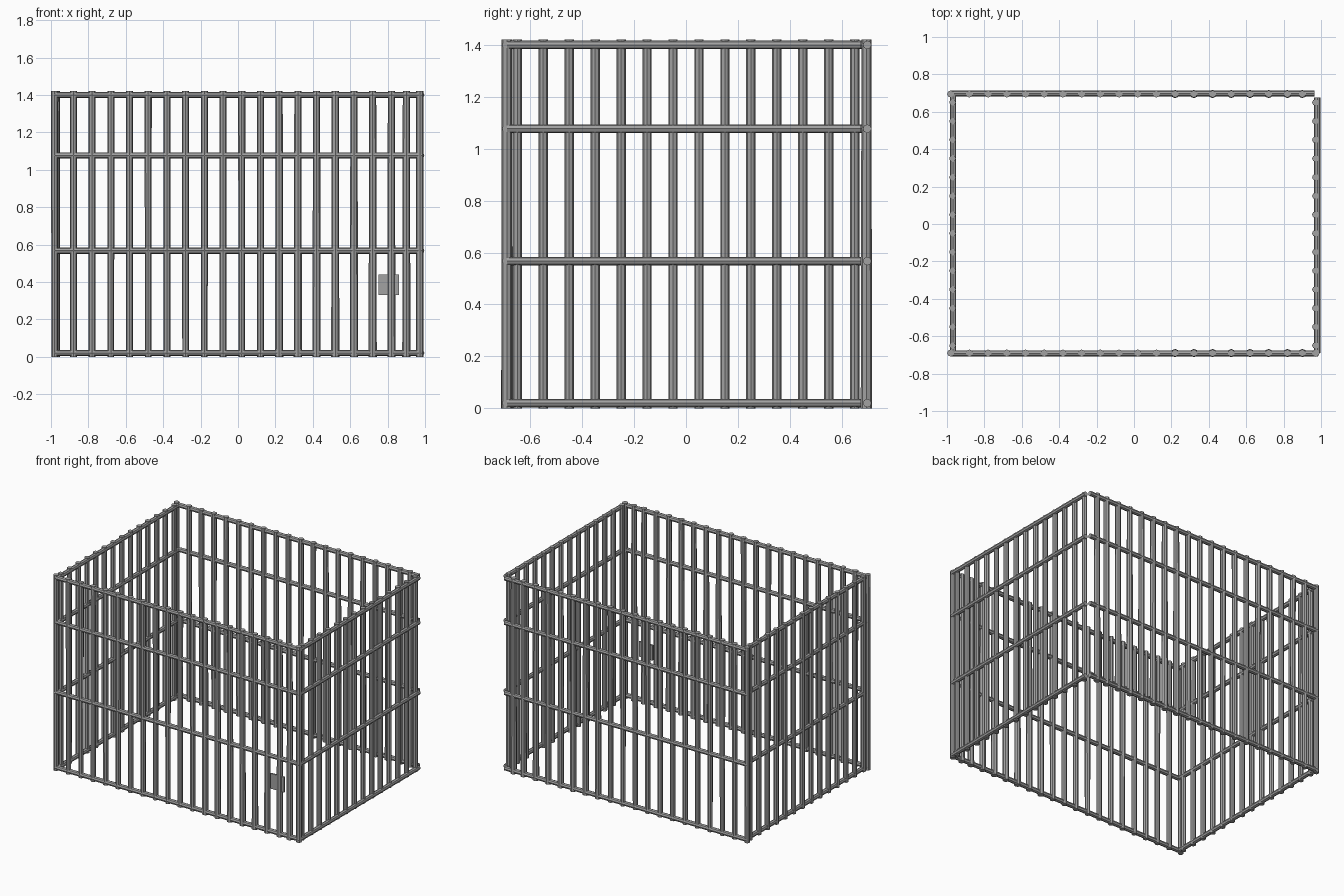
import bpy
from mathutils import Vector

if "Cube" in bpy.data.objects:
    bpy.data.objects.remove(bpy.data.objects["Cube"])

steel = bpy.data.materials.new("grey steel")
steel.diffuse_color = (0.36, 0.36, 0.36, 1)
steel.use_nodes = True
steel.node_tree.nodes["Principled BSDF"].inputs["Base Color"].default_value = steel.diffuse_color

H = 1.42
R = 0.018


def rod(name, a, b, r1=R, r2=R):
    """Eight-sided rod from a to b."""
    a, b = Vector(a), Vector(b)
    d = b - a
    bpy.ops.mesh.primitive_cone_add(vertices=8, radius1=r1, radius2=r2,
                                    depth=d.length, location=(a + b) / 2)
    ob = bpy.context.object
    ob.rotation_euler = d.to_track_quat('Z', 'Y').to_euler()
    ob.name = name
    ob.data.materials.append(steel)
    return ob


# upright bars of the front and back walls; the right ones flare at the foot
xs = [-0.98 + 0.1 * i for i in range(19)] + [0.90]
for wall, y in (("front", -0.69), ("back", 0.695)):
    for x in xs:
        foot = 0.022 if x > 0.2 else R
        rod(wall + "_bar", (x, y, 0), (x, y, H), foot, 0.019)

# front right corner post
rod("corner_post", (0.972, -0.69, 0), (0.972, -0.69, H), 0.02, 0.02)

# upright bars of the side walls
for wall, x in (("left", -0.97), ("right", 0.97)):
    for i in range(14):
        y = -0.65 + 0.1 * i
        rod(wall + "_bar", (x, y, 0), (x, y, H))

# horizontal rails around the pen
for z in (0.02, 0.567, 1.077, 1.40):
    r = 0.0165
    rod("front_rail", (-0.985, -0.692, z), (0.985, -0.692, z), r, r)
    rod("back_rail", (-0.985, 0.698, z), (0.965, 0.698, z), r, r)
    rod("left_rail", (-0.967, -0.69, z), (-0.967, 0.69, z), r, r)
    rod("right_rail", (0.98, -0.69, z), (0.98, 0.675, z), r, r)

# lock plate on the front
bpy.ops.mesh.primitive_cube_add(size=1, location=(0.805, -0.692, 0.385))
plate = bpy.context.object
plate.name = "lock_plate"
plate.scale = (0.11, 0.012, 0.11)
plate.data.materials.append(steel)
